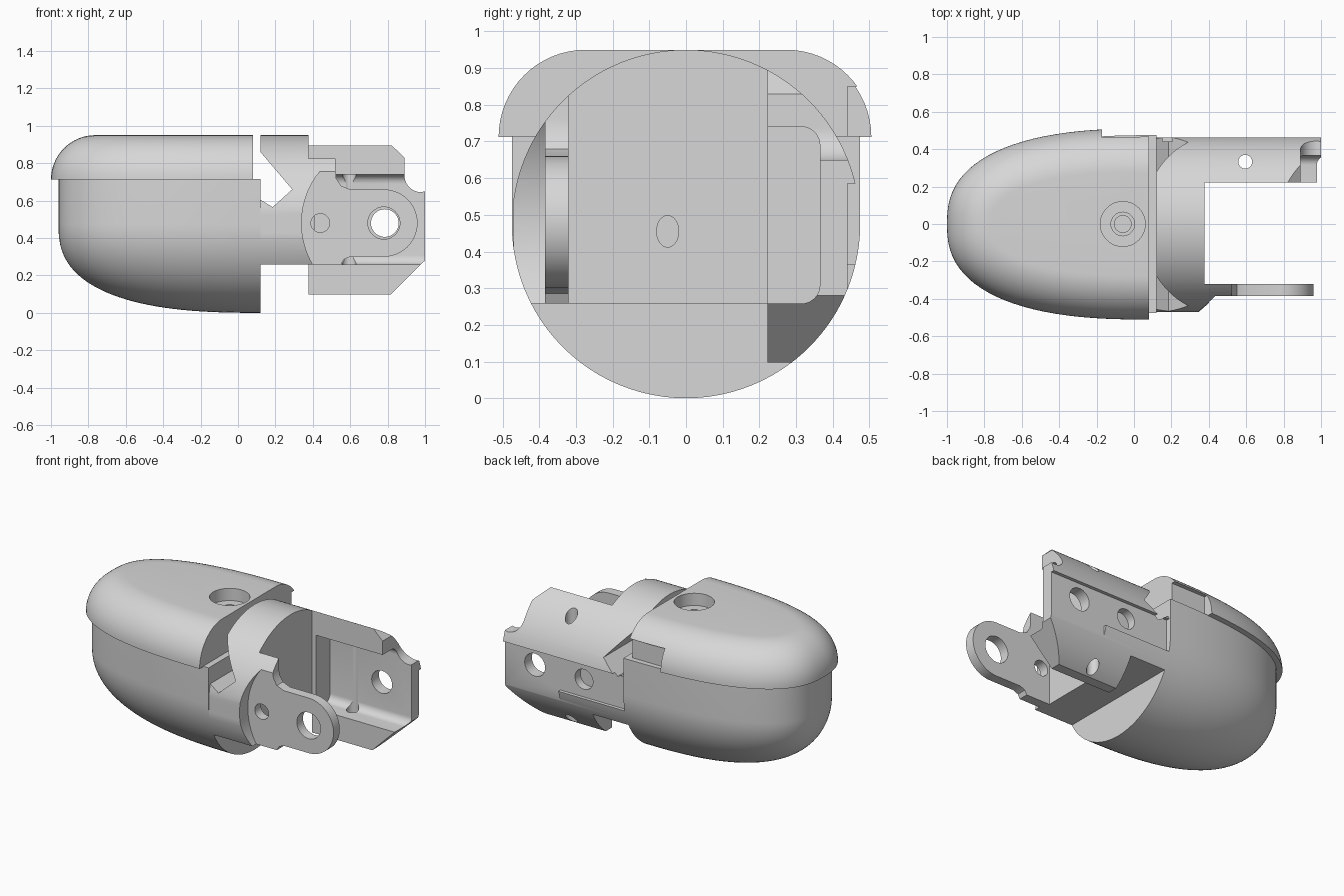
import bpy, bmesh, math

cube = bpy.data.objects.get("Cube")
if cube:
    bpy.data.objects.remove(cube, do_unlink=True)

grey = bpy.data.materials.new("light_grey")
grey.use_nodes = True
grey.diffuse_color = (0.68, 0.68, 0.68, 1)
grey.node_tree.nodes["Principled BSDF"].inputs["Base Color"].default_value = (0.68, 0.68, 0.68, 1)

MID = 0.475   # height of the long axis, also the barrel radius


def finish(name, bm):
    bmesh.ops.remove_doubles(bm, verts=bm.verts, dist=1e-5)
    bmesh.ops.recalc_face_normals(bm, faces=bm.faces)
    mesh = bpy.data.meshes.new(name)
    bm.to_mesh(mesh)
    bm.free()
    mesh.materials.append(grey)
    ob = bpy.data.objects.new(name, mesh)
    bpy.context.collection.objects.link(ob)
    return ob


def loft(name, rings, cap_start=True):
    """Skin a list of closed rings and cap the ends."""
    bm = bmesh.new()
    vs = [[bm.verts.new(p) for p in r] for r in rings]
    n = len(rings[0])
    for a, b in zip(vs, vs[1:]):
        for i in range(n):
            j = (i + 1) % n
            bm.faces.new((a[i], a[j], b[j], b[i]))
    if cap_start:
        bm.faces.new(vs[0])
    bm.faces.new(vs[-1])
    return finish(name, bm)


def prism(name, pts, axis, lo, hi):
    """Extrude a 2D profile along one axis."""
    place = {"x": lambda p, d: (d, p[0], p[1]),
             "y": lambda p, d: (p[0], d, p[1]),
             "z": lambda p, d: (p[0], p[1], d)}[axis]
    return loft(name, [[place(p, lo) for p in pts], [place(p, hi) for p in pts]])


def arc(cx, cy, r, a0, a1, n):
    return [(cx + r * math.cos(math.radians(a0 + (a1 - a0) * i / n)),
             cy + r * math.sin(math.radians(a0 + (a1 - a0) * i / n))) for i in range(n + 1)]


def circle(cx, cy, r, n=48):
    return arc(cx, cy, r, 0, 360, n)[:-1]


def rect(x0, x1, y0, y1):
    return [(x0, y0), (x1, y0), (x1, y1), (x0, y1)]


def combine(ob, tool, op="DIFFERENCE"):
    mod = ob.modifiers.new("cut", "BOOLEAN")
    mod.operation, mod.object, mod.solver = op, tool, "EXACT"
    bpy.context.view_layer.objects.active = ob
    bpy.ops.object.modifier_apply(modifier=mod.name)
    bpy.data.objects.remove(tool, do_unlink=True)


def outline(end, length, half, n, steps=48):
    """Bullet outline in plan, from one rear corner round the nose to the other."""
    pts = []
    for i in range(steps + 1):
        t = math.pi * (i / steps - 0.5)
        c = 0 if i in (0, steps) else math.cos(t)
        s = 0 if i == steps // 2 else math.sin(t)
        pts.append((end - length * c ** (2 / n), math.copysign(half * abs(s) ** (2 / n), s)))
    return pts


# Lower body: half-round belly with straight upper sides and a rounded nose
rings = []
for x, r in outline(0.12, 1.08, MID, 2.6, 64)[32:]:
    belly = [(r * math.cos(math.pi * i / 48), MID - r * math.sin(math.pi * i / 48)) for i in range(49)]
    rings.append([(x, y, z) for y, z in [(r, 0.715)] + belly + [(-r, 0.715)]])
body = loft("lower_body", rings, cap_start=False)

# Upper cap: wider shell with a rounded shoulder and flat top
rings = []
for i in range(17):
    t = math.pi / 2 * i / 16
    d, z = 0.237 * (1 - math.cos(t)), 0.712 + 0.238 * math.sin(t)
    rings.append([(x, y, z) for x, y in outline(0.08, 1.08 - d, 0.511 - d, 2.5)])
cap = loft("upper_cap", rings)
for r, lo, hi in [(0.12, 0.87, 1.1), (0.063, 0.8, 1.0), (0.045, 0.74, 0.9)]:
    combine(cap, prism("bore", circle(-0.06, 0, r), "z", lo, hi))
combine(cap, prism("notch", rect(-0.17, 0.2, 0.44, 0.6), "z", 0.6, 0.85))

# Neck, front fork arm and rear channel, joined and trimmed to the barrel
joint = prism("hinge_neck", rect(0.12, 0.378, 0.258, 1.0), "y", -0.6, 0.6)
fork = [(0.3, 0.258), (0.55, 0.258), (0.565, 0.285), (0.6, 0.30)]
fork += arc(0.78, 0.48, 0.18, -90, 90, 24)
fork += [(0.6, 0.66), (0.55, 0.68), (0.525, 0.72), (0.52, 0.76), (0.52, 0.9), (0.3, 0.9)]
combine(joint, prism("fork", fork, "y", -0.6, -0.32), "UNION")

plate = [(0.378, 0.097), (0.815, 0.097), (1.0, 0.28), (1.0, 0.65)]
plate += arc(0.98, 0.735, 0.09, 270, 180, 10) + [(0.89, 0.83), (0.82, 0.897), (0.378, 0.897)]
channel = prism("channel", plate, "y", 0.222, 0.6)
pocket = [(0.0, 0.258)] + arc(0.315, 0.308, 0.05, -90, 0, 8) + arc(0.315, 0.69, 0.05, 0, 90, 8) + [(0.0, 0.74)]
combine(channel, prism("pocket", pocket, "x", 0.41, 1.2))
combine(joint, channel, "UNION")

barrel = [(max(-0.47, min(0.466, y)), z) for y, z in circle(0, MID, MID, 128)]
combine(joint, prism("barrel", barrel, "x", 0.0, 1.2), "INTERSECT")

# Round clearance about the pin outside the fork arm, and the through notch in the neck
combine(joint, prism("relief", circle(0.78, 0.48, 0.44, 96), "y", -0.7, -0.384))
wedge = [(0.05, 0.94), (0.12, 0.86), (0.29, 0.66), (0.185, 0.565), (0.12, 0.605), (0.05, 0.65)]
combine(joint, prism("wedge", wedge, "y", -0.7, 0.7))

# Flat on the outside of the channel, leaving a low ledge beside the body
flat = [(0.1, 0.365), (0.6, 0.365), (0.6, 0.2), (1.2, 0.2), (1.2, 0.585), (0.1, 0.585)]
combine(joint, prism("flat", flat, "y", 0.44, 0.7))

# Pin holes: (centre a, centre b, radius, axis, from, to)
for a, b, r, axis, lo, hi in [(0.78, 0.48, 0.086, "y", -0.7, -0.2),
                              (0.785, 0.48, 0.074, "y", 0.3, 0.7),
                              (0.44, 0.48, 0.05, "y", -0.7, -0.25),
                              (0.43, 0.48, 0.065, "y", 0.385, 0.7),
                              (0.595, 0.333, 0.037, "z", -0.1, 1.1)]:
    combine(joint, prism("pin", circle(a, b, r, 32), axis, lo, hi))

# Oval hole in the neck face
oval = [(-0.05 + 0.7 * y, 0.455 + z) for y, z in circle(0, 0, 0.043, 32)]
combine(joint, prism("oval", oval, "x", 0.25, 0.6))

# Smooth curved surfaces, keep machined edges sharp
for ob in (body, cap, joint):
    bpy.ops.object.select_all(action="DESELECT")
    ob.select_set(True)
    bpy.context.view_layer.objects.active = ob
    bpy.ops.object.shade_smooth_by_angle(angle=math.radians(25))
